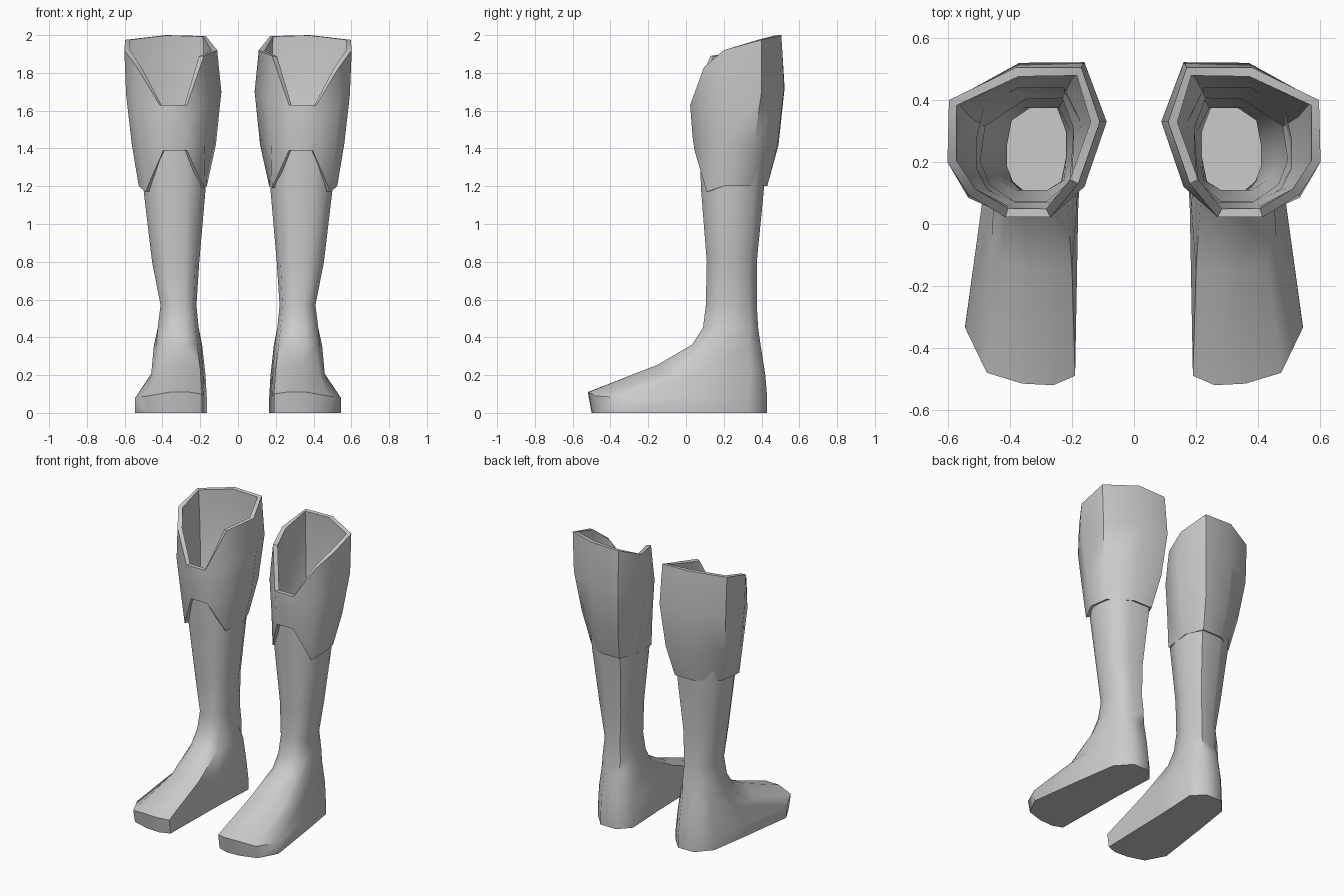
import bpy
import math

grey = bpy.data.materials.new("plain grey")
grey.diffuse_color = (0.6, 0.6, 0.6, 1)


def loft(name, rings, cap_bottom=False, thickness=0.0):
    """Skin stacked rings, mirror to the other leg, optionally thicken inward."""
    n = len(rings[0])
    verts = [p for ring in rings for p in ring]
    faces = [(j * n + i, j * n + (i + 1) % n, (j + 1) * n + (i + 1) % n, (j + 1) * n + i)
             for j in range(len(rings) - 1) for i in range(n)]
    if cap_bottom:
        faces.append(tuple(reversed(range(n))))
    mesh = bpy.data.meshes.new(name)
    mesh.from_pydata(verts, [], faces)
    mesh.materials.append(grey)
    obj = bpy.data.objects.new(name, mesh)
    bpy.context.collection.objects.link(obj)
    bpy.ops.object.select_all(action='DESELECT')
    obj.select_set(True)
    bpy.context.view_layer.objects.active = obj
    if thickness:
        solid = obj.modifiers.new("wall", 'SOLIDIFY')
        solid.thickness = thickness
        solid.offset = -1
        bpy.ops.object.modifier_apply(modifier="wall")
    mirror = obj.modifiers.new("pair", 'MIRROR')
    mirror.use_mirror_merge = False
    bpy.ops.object.modifier_apply(modifier="pair")
    bpy.ops.object.shade_smooth_by_angle(angle=math.radians(50))
    return obj


# Foot: sole outline, toe edge, instep and ankle front
sole = [(.26, -.50), (.36, -.495), (.475, -.46), (.545, -.33), (.49, .07), (.45, .33),
        (.36, .43), (.24, .43), (.165, .35), (.18, .05), (.19, -.475)]
edge_z = [.11, .11, .09, .08, .08, .08, .08, .08, .08, .08, .10]
toe_shift = [-.02, -.02, -.02, -.005, 0, 0, 0, 0, 0, 0, -.015]
instep = [(.26, -.15, .255), (.34, -.15, .255), (.43, -.13, .21), (.46, -.05, .20),
          (.45, .10, .22), (.435, .34, .22), (.36, .42, .20), (.245, .42, .20),
          (.172, .34, .20), (.185, .05, .22), (.20, -.15, .235)]
ankle = [(.27, .03, .36), (.36, .03, .36), (.41, .06, .35), (.435, .12, .35),
         (.445, .20, .36), (.42, .33, .36), (.355, .395, .36), (.25, .395, .36),
         (.19, .33, .36), (.195, .20, .36), (.215, .08, .36)]
rings = [[(x, y, 0) for x, y in sole],
         [(x, y + s, z) for (x, y), s, z in zip(sole, toe_shift, edge_z)],
         instep, ankle]

# Shaft: one cross-section fitted to a box (x0, x1, y0, y1) at each height
section = [(.3, 0), (.7, 0), (.9, .12), (1, .3), (1, .55), (.92, .85),
           (.6, 1), (.15, 1), (0, .72), (0, .4), (.08, .12)]
for z, x0, x1, y0, y1 in [(.45, .208, .425, .09, .382), (.57, .22, .41, .105, .375),
                          (.80, .205, .455, .11, .375), (1.18, .172, .50, .08, .412),
                          (1.44, .175, .51, .07, .44)]:
    rings.append([(x0 + u * (x1 - x0), y0 + v * (y1 - y0), z) for u, v in section])
loft("boot_foot_and_shaft", rings, cap_bottom=True)

# Cuff: flared knee guard notched at the front, top and bottom
cuff_low = [(.27, .045, 1.39), (.395, .045, 1.39), (.49, .11, 1.17), (.525, .20, 1.20),
            (.505, .33, 1.20), (.36, .43, 1.20), (.215, .43, 1.20), (.165, .31, 1.20),
            (.18, .125, 1.19)]
cuff_calf = [(.27, .035, 1.46), (.40, .035, 1.46), (.515, .095, 1.42), (.562, .20, 1.42),
             (.555, .36, 1.42), (.365, .485, 1.42), (.185, .49, 1.42), (.117, .32, 1.42),
             (.175, .12, 1.42)]
cuff_wide = [(.27, .028, 1.55), (.41, .028, 1.55), (.535, .085, 1.62), (.592, .20, 1.68),
             (.588, .40, 1.70), (.37, .52, 1.72), (.16, .522, 1.72), (.088, .33, 1.70),
             (.16, .12, 1.65)]
cuff_top = [(.27, .022, 1.63), (.415, .022, 1.63), (.535, .095, 1.83), (.602, .20, 1.92),
            (.597, .40, 1.975), (.38, .505, 2.0), (.17, .505, 1.995), (.11, .33, 1.92),
            (.18, .13, 1.89)]
loft("boot_cuff", [cuff_low, cuff_calf, cuff_wide, cuff_top], thickness=0.03)
